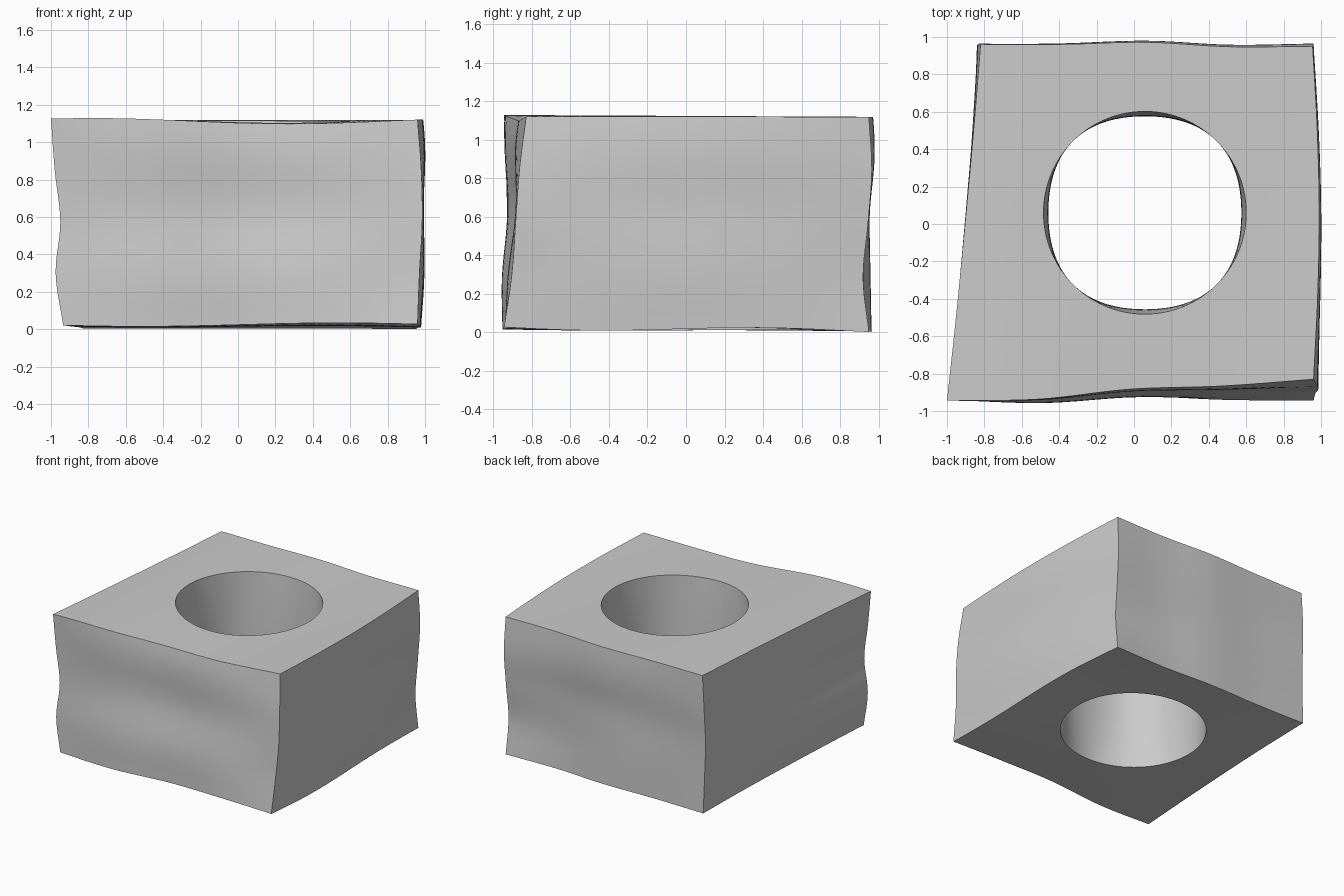
import bpy, bmesh, math
from mathutils import Vector

if "Cube" in bpy.data.objects:
    bpy.data.objects.remove(bpy.data.objects["Cube"], do_unlink=True)

SIDE, HIGH, DEEP = 32, 24, 10          # samples along a side, up a wall, across a face
HOLE = Vector((0.058, 0.06))
RADIUS = 0.542


def spline(points, t):
    """Smooth curve through evenly spaced values, t from 0 to 1."""
    n = len(points) - 1
    i = min(int(t * n), n - 1)
    f = t * n - i
    b, c = points[i], points[i + 1]
    a = points[i - 1] if i else b * 2 - c
    d = points[i + 2] if i + 2 <= n else c * 2 - b
    return b + 0.5 * f * (c - a + f * (2 * a - 5 * b + 4 * c - d + f * (3 * (b - c) + d - a)))


# Upright corner edges, bottom to top
front_right = [Vector(p) for p in ((-.935, -.945), (-.975, -.94), (-.95, -.93), (-.98, -.935), (-1, -.945))]
front_left = [Vector(p) for p in ((.96, -.945), (.97, -.905), (.985, -.885), (.98, -.865), (.96, -.83))]
back_left = [Vector(p) for p in ((.955, .95), (.95, .92), (.955, .945), (.96, .965), (.955, .95))]
back_right = [Vector(p) for p in ((-.83, .965), (-.835, .955), (-.84, .95), (-.835, .96), (-.82, .96))]
corners = [front_right, front_left, back_left, back_right]

# Outward swell along each side, and strength of its upright ripple
swells = [(0, .015, -.012, .002, 0), (0, .02, .028, .02, 0),
          (0, -.008, .012, .0, 0), (0, -.008, -.01, -.008, 0)]
ripples = [.013, .008, .008, .005]


def wall_point(side, u, v):
    a = spline(corners[side], v)
    b = spline(corners[(side + 1) % 4], v)
    along = (b - a).normalized()
    swell = spline(swells[side], u)
    swell += ripples[side] * math.sin(math.pi * u) * math.cos(2 * math.pi * (v - .25) / .65)
    return a.lerp(b, u) + Vector((along.y, -along.x)) * swell


def hole_point(p, v):
    d = (p - HOLE).normalized()
    angle = math.atan2(d.y, d.x)
    return HOLE + d * (RADIUS - .013 * (1 + math.cos(4 * angle)) * math.sin(math.pi * v))


def top_height(p):
    return 1.113 - .016 * math.sin(3 * (p.x + .25)) * (1 - p.y) / 2 + .006 * (1 + p.y) / 2


def bottom_height(p):
    front = (1 - p.y) / 2
    z = .005 + front * (.02 + .01 * math.sin(3 * p.x))
    return max(0, z + .012 * math.cos(3.5 * (p.y - .4)) * (1 + p.x) / 2)


def raise_to(p, v):
    low = bottom_height(p)
    return (p.x, p.y, low + v * (top_height(p) - low))


# Rings run up the outside, in across the top, down the hole and out underneath
path = [(i / HIGH, 0) for i in range(HIGH)] + [(1, i / DEEP) for i in range(DEEP)]
path += [(1 - i / HIGH, 1) for i in range(HIGH)] + [(0, 1 - i / DEEP) for i in range(DEEP)]

bm = bmesh.new()
rings = []
for v, inward in path:
    ring = []
    for side in range(4):
        for k in range(SIDE):
            outer = wall_point(side, k / SIDE, v)
            p = outer.lerp(hole_point(outer, v), inward)
            ring.append(bm.verts.new(raise_to(p, v)))
    rings.append(ring)
for i, ring in enumerate(rings):
    above = rings[(i + 1) % len(rings)]
    for k in range(len(ring)):
        n = (k + 1) % len(ring)
        bm.faces.new((ring[k], ring[n], above[n], above[k]))
bmesh.ops.recalc_face_normals(bm, faces=bm.faces)

mesh = bpy.data.meshes.new("pierced_block")
bm.to_mesh(mesh)
bm.free()
block = bpy.data.objects.new("pierced_block", mesh)
bpy.context.collection.objects.link(block)

# Plain grey colour
grey = bpy.data.materials.new("light_grey")
grey.use_nodes = True
colour = (.6, .6, .6, 1)
grey.diffuse_color = colour
grey.node_tree.nodes["Principled BSDF"].inputs["Base Color"].default_value = colour
mesh.materials.append(grey)

# Smooth faces with crisp rims
bpy.ops.object.select_all(action="DESELECT")
block.select_set(True)
bpy.context.view_layer.objects.active = block
bpy.ops.object.shade_smooth_by_angle(angle=math.radians(40))
